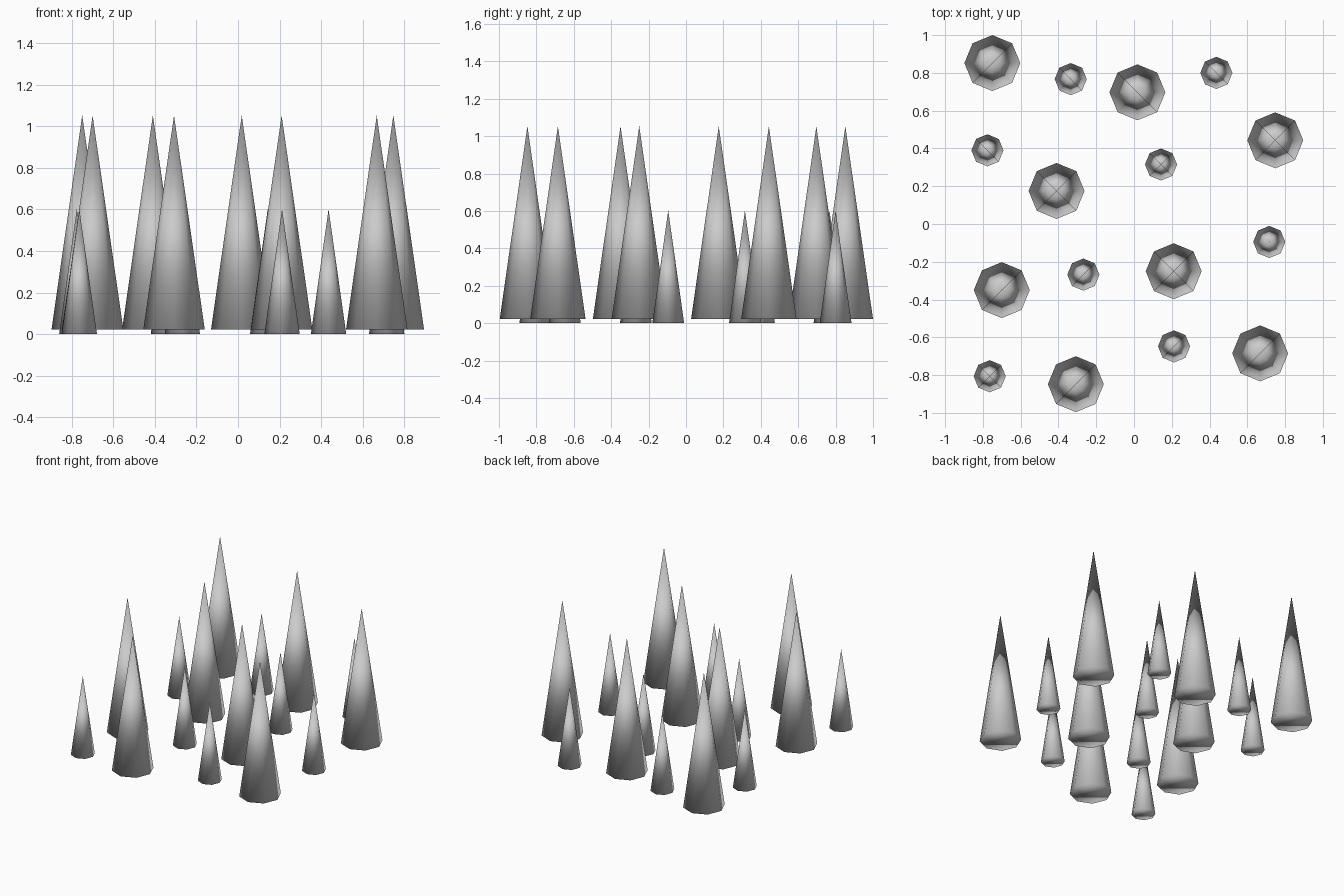
import bpy

if "Cube" in bpy.data.objects:
    bpy.data.objects.remove(bpy.data.objects["Cube"])

# Cone positions on the ground, tall and short
TALL = [(-0.75, 0.852), (0.018, 0.697), (0.748, 0.443), (-0.41, 0.175),
        (-0.70, -0.35), (0.21, -0.25), (0.668, -0.685), (-0.308, -0.848)]
SHORT = [(-0.335, 0.767), (0.436, 0.80), (-0.776, 0.39), (0.143, 0.315),
         (0.716, -0.095), (-0.268, -0.268), (0.212, -0.648), (-0.764, -0.806)]


def spike(name, xy, radius, bottom, top):
    """Smooth-shaded eight-sided cone with a closed base."""
    bpy.ops.mesh.primitive_cone_add(
        vertices=8, radius1=radius, radius2=0, depth=top - bottom,
        end_fill_type='NGON', location=(*xy, (top + bottom) / 2))
    bpy.context.object.name = name
    bpy.ops.object.shade_smooth()


# Tall spikes float slightly above the ground
for i, xy in enumerate(TALL):
    spike(f"tall_spike_{i + 1}", xy, 0.148, 0.021, 1.053)

# Short spikes stand on the ground
for i, xy in enumerate(SHORT):
    spike(f"short_spike_{i + 1}", xy, 0.085, 0.0, 0.602)
